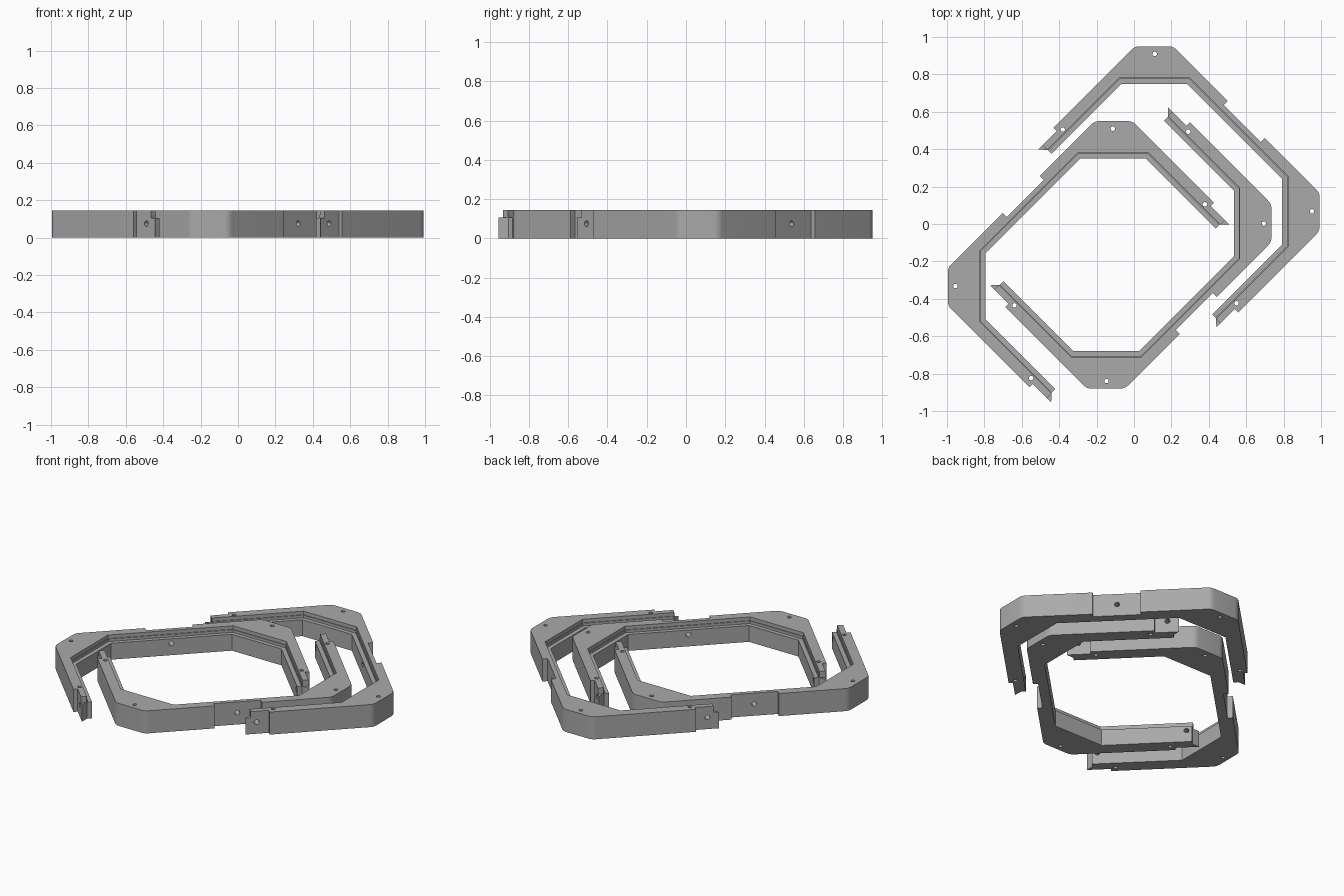
import bpy, bmesh, math
from mathutils import Matrix, Vector

if "Cube" in bpy.data.objects:
    bpy.data.objects.remove(bpy.data.objects["Cube"])

H = 0.145        # frame height
LEDGE = 0.105    # inner ledge height

gray = bpy.data.materials.new("mid_gray")
gray.diffuse_color = (0.4, 0.4, 0.4, 1)
gray.use_nodes = True
gray.node_tree.nodes["Principled BSDF"].inputs["Base Color"].default_value = gray.diffuse_color


def prism(name, pts, z0, z1):
    """Extrude a 2D outline between two heights."""
    bm = bmesh.new()
    face = bm.faces.new([bm.verts.new((x, y, z0)) for x, y in pts])
    top = bmesh.ops.extrude_face_region(bm, geom=[face])
    bmesh.ops.translate(bm, vec=(0, 0, z1 - z0),
                        verts=[v for v in top["geom"] if isinstance(v, bmesh.types.BMVert)])
    bmesh.ops.recalc_face_normals(bm, faces=bm.faces)
    return to_object(name, bm)


def to_object(name, bm):
    me = bpy.data.meshes.new(name)
    bm.to_mesh(me)
    bm.free()
    me.materials.append(gray)
    ob = bpy.data.objects.new(name, me)
    bpy.context.collection.objects.link(ob)
    return ob


def drill(name, centre, axis, r, length):
    bm = bmesh.new()
    rot = Vector((0, 0, 1)).rotation_difference(Vector(axis)).to_matrix().to_4x4()
    bmesh.ops.create_cone(bm, cap_ends=True, segments=16, radius1=r, radius2=r,
                          depth=length, matrix=Matrix.Translation(centre) @ rot)
    return to_object(name, bm)


def mirrored(half):
    return half + [(-x, y) for x, y in reversed(half)]


def rounded(prev, p, nxt, t=0.025, n=4):
    """Small rounded corner at p."""
    p = Vector(p)
    a = p + (Vector(prev) - p).normalized() * t
    b = p + (Vector(nxt) - p).normalized() * t
    return [tuple(a * (1 - s) ** 2 + p * 2 * s * (1 - s) + b * s * s)
            for s in (i / n for i in range(n + 1))]


# Right half of the bracket outline: recess, corner, arm, lap tongue, inner edge
c1, c2 = (0.554, 0.10), (0.698, -0.044)
half = [(0.14, 0.07), (0.14, 0.10)]
half += rounded((0.14, 0.10), c1, c2) + rounded(c1, c2, (0.698, -0.66))
half += [(0.698, -0.66), (0.673, -0.66), (0.673, -0.80), (0.636, -0.765),
         (0.607, -0.765), (0.607, -0.237), (0.358, 0.012)]
bracket = prism("bracket", mirrored(half), 0, H)


def inner_region(d):
    """Area inside the inner edge, grown by d."""
    k = d * math.tan(math.radians(22.5))
    return mirrored([(0.358 + k, 0.012 + d), (0.607 + d, -0.237 + k), (0.607 + d, -0.9)])


cutters = [prism("ledge_cutter", inner_region(0.026), LEDGE, 0.3),
           prism("lip_cutter", inner_region(0.031), 0.122, 0.3),
           drill("recess_hole", (0, 0.05, 0.075), (0, 1, 0), 0.015, 0.3)]
for s in (-1, 1):
    tip = [(s * 0.62, -0.9), (s * 0.75, -0.9), (s * 0.75, -0.768), (s * 0.62, -0.768)]
    cutters += [prism("tip_cutter", tip, LEDGE, 0.3),
                drill("corner_hole", (s * 0.595, 0.002, 0.07), (0, 0, 1), 0.012, 0.3),
                drill("arm_hole", (s * 0.657, -0.632, 0.07), (0, 0, 1), 0.012, 0.3),
                drill("tongue_hole", (s * 0.64, -0.733, 0.075), (1, 0, 0), 0.015, 0.2)]
for c in cutters:
    mod = bracket.modifiers.new(c.name, "BOOLEAN")
    mod.operation, mod.solver, mod.object = "DIFFERENCE", "EXACT", c

dg = bpy.context.evaluated_depsgraph_get()
dg.update()
mesh = bpy.data.meshes.new_from_object(bracket.evaluated_get(dg))
for ob in cutters + [bracket]:
    bpy.data.objects.remove(ob)
mesh.materials.clear()
mesh.materials.append(gray)
for p in mesh.polygons:
    p.material_index = 0

# Three identical brackets laid out flat, nested in each other
for name, x, y, angle in (("back_bracket", 0.53, 0.4875, -45),
                          ("left_bracket", -0.5325, 0.0875, 45),
                          ("front_bracket", 0.2725, -0.4175, -135)):
    ob = bpy.data.objects.new(name, mesh.copy())
    ob.location = (x, y, 0)
    ob.rotation_euler.z = math.radians(angle)
    bpy.context.collection.objects.link(ob)
    bpy.ops.object.select_all(action="DESELECT")
    ob.select_set(True)
    bpy.context.view_layer.objects.active = ob
    bpy.ops.object.shade_smooth_by_angle(angle=math.radians(25))
